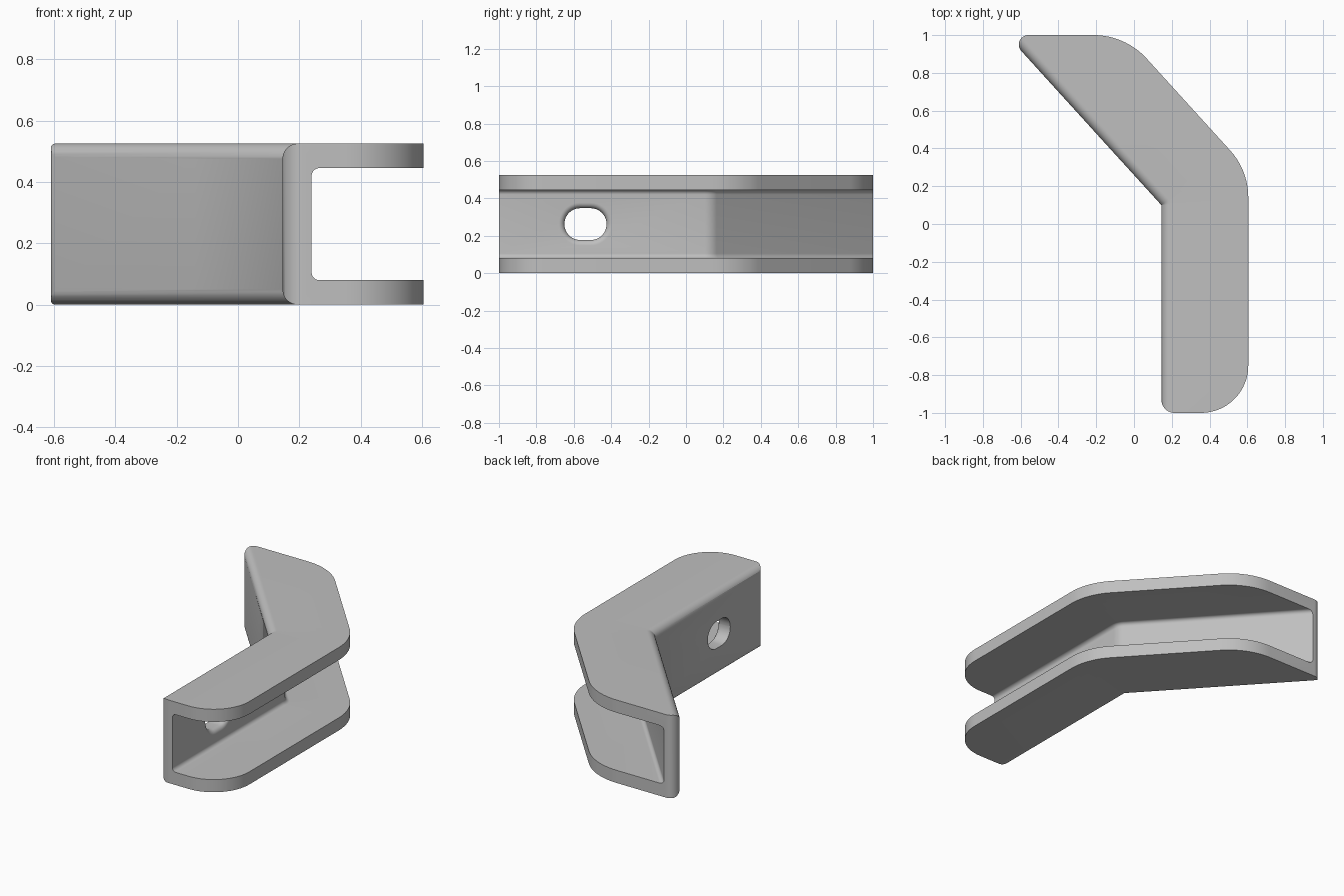
import bpy
import bmesh
from math import radians, sin, cos, tan, pi
from mathutils import Vector

if "Cube" in bpy.data.objects:
    bpy.data.objects.remove(bpy.data.objects["Cube"])

HEIGHT = 0.525
FLANGE = 0.08
WEB = 0.095
BEND = radians(42.3)
CORNER = Vector((0.145, 0.1))


def rounded(corners, steps=10):
    """Polygon from (x, y, radius) corners, each replaced by an arc."""
    out = []
    for i, (x, y, r) in enumerate(corners):
        p = Vector((x, y))
        if r == 0:
            out.append(p)
            continue
        a = (Vector(corners[i - 1][:2]) - p).normalized()
        b = (Vector(corners[(i + 1) % len(corners)][:2]) - p).normalized()
        half = a.angle(b) / 2
        centre = p + (a + b).normalized() * (r / sin(half))
        start = p + a * (r / tan(half)) - centre
        end = p + b * (r / tan(half)) - centre
        turn = start.angle(end)
        for k in range(steps + 1):
            t = k / steps
            out.append(centre + (start * sin((1 - t) * turn) + end * sin(t * turn)) / sin(turn))
    return out


def loft(name, rings):
    """Closed solid through matching rings of 3D points."""
    bm = bmesh.new()
    loops = [[bm.verts.new(p) for p in ring] for ring in rings]
    n = len(loops[0])
    for low, high in zip(loops, loops[1:]):
        for i in range(n):
            j = (i + 1) % n
            bm.faces.new((low[i], low[j], high[j], high[i]))
    bm.faces.new(loops[0][::-1])
    bm.faces.new(loops[-1])
    bmesh.ops.remove_doubles(bm, verts=bm.verts, dist=0.00005)
    bmesh.ops.recalc_face_normals(bm, faces=bm.faces)
    mesh = bpy.data.meshes.new(name)
    bm.to_mesh(mesh)
    bm.free()
    obj = bpy.data.objects.new(name, mesh)
    bpy.context.collection.objects.link(obj)
    return obj


def boolean(obj, cutter, operation):
    cutter.hide_render = True
    mod = obj.modifiers.new(operation.title(), "BOOLEAN")
    mod.operation = operation
    mod.solver = "EXACT"
    mod.object = cutter
    bpy.context.view_layer.objects.active = obj
    bpy.ops.object.modifier_apply(modifier=mod.name)
    bpy.data.objects.remove(cutter)


# Channel: C-shaped section swept round the bend
top = HEIGHT - FLANGE
section = rounded([(1, 0, 0), (0, 0, 0.05), (0, HEIGHT, 0.05), (1, HEIGHT, 0),
                   (1, top, 0), (WEB, top, 0.025), (WEB, FLANGE, 0.025), (1, FLANGE, 0)])
stations = [(CORNER - Vector((0, 1.3)), 0)]
stations += [(CORNER, BEND * k / 8) for k in range(9)]
stations.append((CORNER + Vector((-sin(BEND), cos(BEND))) * 1.8, BEND))
rings = [[(p.x + u * cos(a), p.y + u * sin(a), z) for u, z in section] for p, a in stations]
bracket = loft("bent_channel_bracket", rings)

# Plan outline with rounded corners trims the channel
outline = rounded([(0.145, -1, 0.07), (0.605, -1, 0.25), (0.605, 0.284, 0.37),
                   (-0.046, 1, 0.38), (-0.673, 1, 0.05), (-0.9, 1.25, 0),
                   (-1.1, 0.9, 0), (0.1, 0.05, 0), (0.1, -0.5, 0)], 16)
# Outer web line itself bounds the outline between its two rounded ends
outline = rounded([(0.145, -1, 0.07), (0.605, -1, 0.25), (0.605, 0.284, 0.37),
                   (-0.046, 1, 0.38), (-0.673, 1, 0.05), (0.1445, 0.1, 0)], 16)
trim = loft("outline_trim", [[(p.x, p.y, z) for p in outline] for z in (-0.1, HEIGHT + 0.1)])
boolean(bracket, trim, "INTERSECT")

# Slot through the web, with its inner rim rounded over
RIM = 0.03


def slot_ring(x, grow):
    w, h = 0.1125 + grow, 0.085 + grow
    r = h * 0.99
    ring = rounded([(-w, -h, r), (w, -h, r), (w, h, r), (-w, h, r)])
    return [(x, p.x - 0.5375, p.y + HEIGHT / 2) for p in ring]


inner = CORNER.x + WEB
slot_rings = [slot_ring(0.05, 0)]
for k in range(7):
    a = k / 6 * pi / 2
    slot_rings.append(slot_ring(inner - RIM + RIM * sin(a), RIM * (1 - cos(a))))
slot_rings.append(slot_ring(inner + 0.04, RIM))
boolean(bracket, loft("slot_cutter", slot_rings), "DIFFERENCE")

# Plain grey metal
grey = bpy.data.materials.new("grey_metal")
grey.use_nodes = True
colour = (0.52, 0.52, 0.52, 1)
grey.diffuse_color = colour
grey.node_tree.nodes["Principled BSDF"].inputs["Base Color"].default_value = colour
bracket.data.materials.clear()
bracket.data.materials.append(grey)

bpy.ops.object.select_all(action="DESELECT")
bracket.select_set(True)
bpy.context.view_layer.objects.active = bracket
bpy.ops.object.shade_smooth_by_angle(angle=radians(30))
